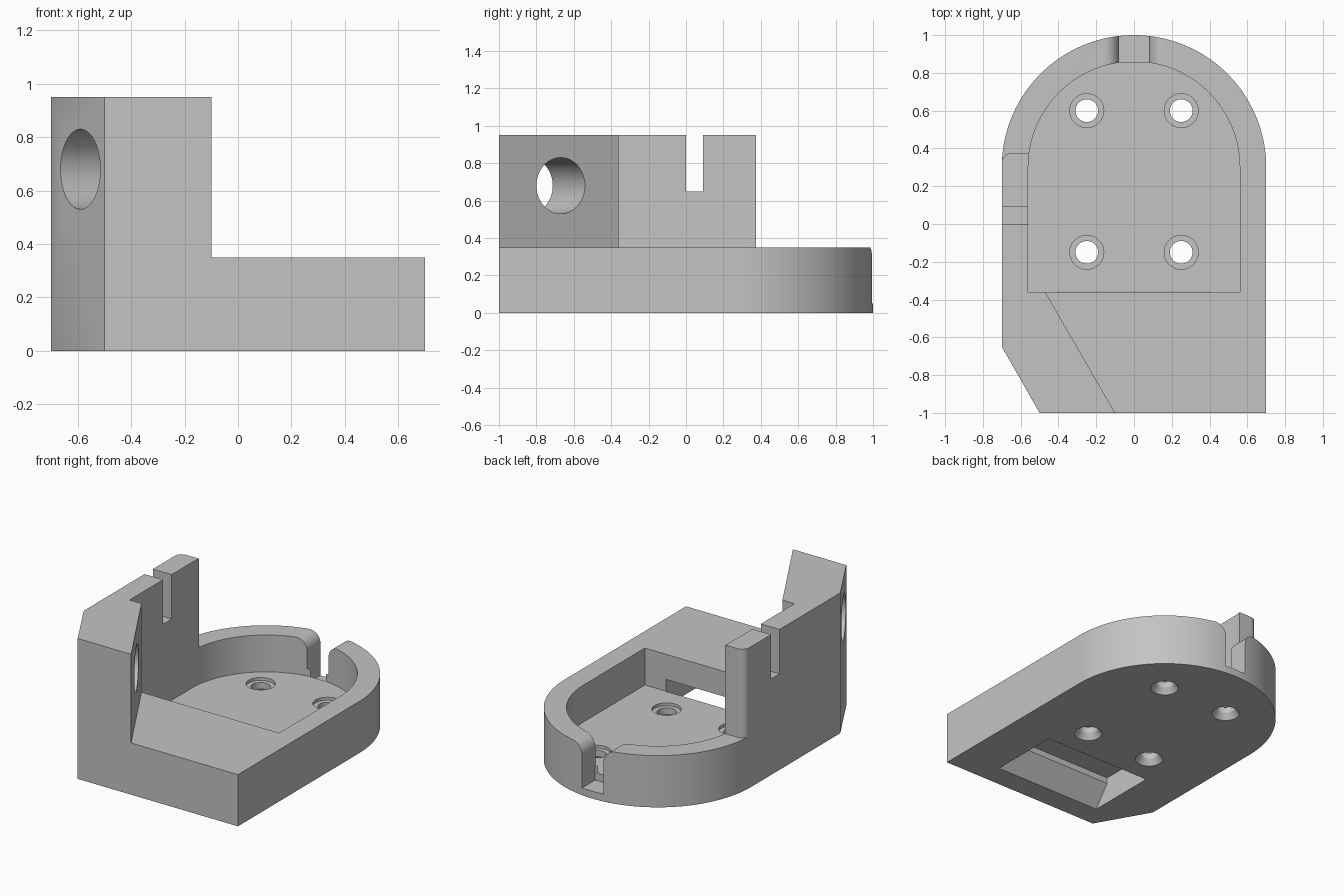
import bpy, bmesh, math
from math import sin, cos, pi, sqrt
from mathutils import Vector, Matrix

cube = bpy.data.objects.get("Cube")
if cube:
    bpy.data.objects.remove(cube, do_unlink=True)

grey = bpy.data.materials.new("plain grey")
grey.use_nodes = True
grey.diffuse_color = (0.55, 0.55, 0.55, 1)
grey.node_tree.nodes["Principled BSDF"].inputs["Base Color"].default_value = grey.diffuse_color


def arc(cx, cy, r, start, end, n):
    """Points on an arc, angles in degrees."""
    angles = [math.radians(start + (end - start) * i / n) for i in range(n + 1)]
    return [(cx + r * cos(a), cy + r * sin(a)) for a in angles]


def finish(name, bm):
    bmesh.ops.recalc_face_normals(bm, faces=bm.faces)
    mesh = bpy.data.meshes.new(name)
    bm.to_mesh(mesh)
    bm.free()
    mesh.materials.append(grey)
    obj = bpy.data.objects.new(name, mesh)
    bpy.context.collection.objects.link(obj)
    return obj


def prism(name, points, low, high, axis="z"):
    """Extrude a closed profile along an axis; the profile lies in the other two axes."""
    place = {"x": lambda p: (low, *p), "y": lambda p: (p[0], low, p[1]),
             "z": lambda p: (*p, low)}[axis]
    bm = bmesh.new()
    face = bm.faces.new([bm.verts.new(place(p)) for p in points])
    new = bmesh.ops.extrude_face_region(bm, geom=[face])["geom"]
    move = Vector([high - low if a == axis else 0 for a in "xyz"])
    bmesh.ops.translate(bm, vec=move, verts=[v for v in new if isinstance(v, bmesh.types.BMVert)])
    return finish(name, bm)


def box(name, x, y, z):
    return prism(name, [(x[0], y[0]), (x[1], y[0]), (x[1], y[1]), (x[0], y[1])], *z)


def cone(name, centre, r_low, r_high, depth, direction=(0, 0, 1)):
    turn = Vector(direction).to_track_quat("Z", "Y").to_matrix().to_4x4()
    bm = bmesh.new()
    bmesh.ops.create_cone(bm, cap_ends=True, segments=48, radius1=r_low, radius2=r_high,
                          depth=depth, matrix=Matrix.Translation(centre) @ turn)
    return finish(name, bm)


# Full-height block with rounded back and one chamfered front corner
outline = [(-0.5, -1), (0.7, -1)] + arc(0, 0.3, 0.7, 0, 180, 80) + [(-0.7, -0.65)]
body = prism("mount_body", outline, 0, 0.95)

cutters = []

# Space above the base, leaving the tall side wall with a rounded end
clearance = [(0.0156, -1.2), (1, -1.2), (1, 1.2), (-1, 1.2), (-1, 0.325)]
clearance += arc(-0.65, 0.325, 0.05, 180, 90, 10) + [(-0.5, 0.375), (-0.5, -0.308)]
cutters.append(prism("clearance_cutter", clearance, 0.35, 1.2))

# Round-backed pocket
pocket = [(-0.56, -0.36), (0.56, -0.36)] + arc(0, 0.3, 0.56, 0, 180, 80)
cutters.append(prism("pocket_cutter", pocket, 0.1, 1.3))

# Slot through the back wall with rounded top edges
flare = [(-0.08, 0.15), (0.08, 0.15)] + arc(0.16, 0.27, 0.08, 180, 90, 12)
flare += [(0.16, 0.5), (-0.16, 0.5)] + arc(-0.16, 0.27, 0.08, 90, 0, 12)
cutters.append(prism("slot_cutter", flare, 0.7, 1.1, "y"))
cutters.append(box("slot_floor_cutter", (-0.08, 0.08), (0.857, 1.1), (0.05, 0.2)))

# Notch in the top of the tall wall
cutters.append(box("notch_cutter", (-0.8, -0.5), (0, 0.09), (0.65, 1.1)))

# Round hole square to the slanted corner
cutters.append(cone("corner_hole_cutter", (-0.44, -0.756, 0.68), 0.15, 0.15, 1,
                    (sqrt(3) / 2, 0.5, 0)))

# Ramped recess underneath, opening into the pocket
recess = [(-0.87, -0.03), (-0.358, -0.03), (-0.358, 0.18), (-0.74, 0.18), (-0.74, 0.14)]
cutters.append(prism("recess_cutter", recess, -0.4, 0.4, "x"))

# Four screw holes, stepped above and countersunk below
for x in (-0.25, 0.25):
    for y in (-0.15, 0.6):
        cutters.append(cone("screw_hole_cutter", (x, y, 0.05), 0.06, 0.06, 0.4))
        cutters.append(cone("screw_step_cutter", (x, y, 0.13), 0.09, 0.09, 0.1))
        cutters.append(cone("countersink_cutter", (x, y, 0.01), 0.1, 0.06, 0.06))

# Cut everything out of the block
bpy.ops.object.select_all(action="DESELECT")
body.select_set(True)
bpy.context.view_layer.objects.active = body
for cutter in cutters:
    mod = body.modifiers.new("cut", "BOOLEAN")
    mod.operation = "DIFFERENCE"
    mod.solver = "EXACT"
    mod.object = cutter
    bpy.ops.object.modifier_apply(modifier=mod.name)
    bpy.data.objects.remove(cutter, do_unlink=True)

bpy.ops.object.shade_smooth_by_angle(angle=math.radians(30))
